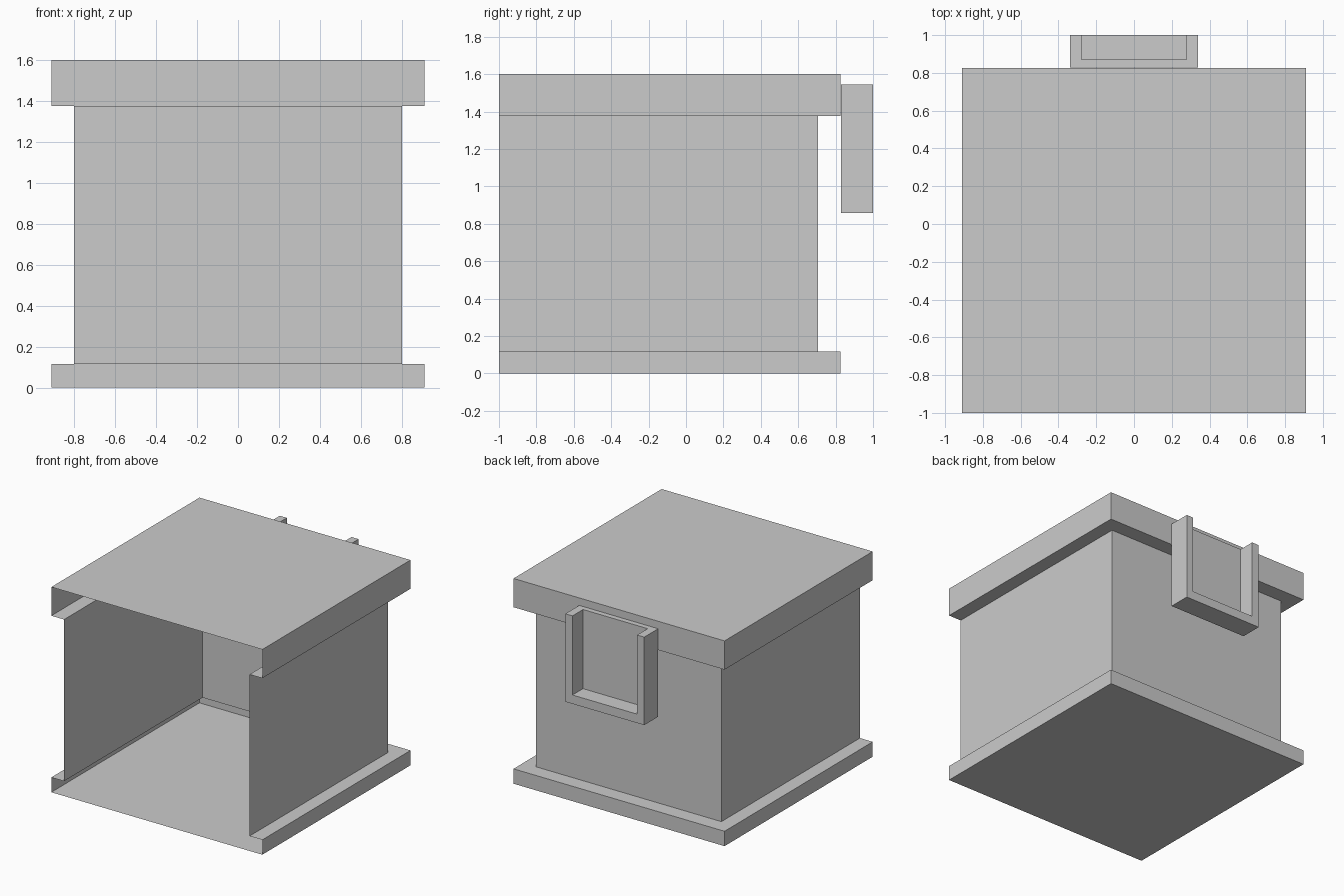
import bpy, bmesh

if "Cube" in bpy.data.objects:
    bpy.data.objects.remove(bpy.data.objects["Cube"])

FRONT = -1.0
WIDE = (0.91, 0.825)     # half width and back y of base and lid
NARROW = (0.80, 0.706)   # half width and back y of the walls


def make_object(name, bm):
    mesh = bpy.data.meshes.new(name)
    bm.to_mesh(mesh)
    bm.free()
    obj = bpy.data.objects.new(name, mesh)
    bpy.context.collection.objects.link(obj)
    return obj


def open_shell(name, levels, floor=False, roof=False):
    """Three-sided thin shell, open at the front, through (size, z) levels."""
    bm = bmesh.new()
    rings = []
    for (w, back), z in levels:
        pts = ((w, FRONT), (w, back), (-w, back), (-w, FRONT))
        rings.append([bm.verts.new((x, y, z)) for x, y in pts])
    for a, b in zip(rings, rings[1:]):
        for i in range(3):
            bm.faces.new((a[i], a[i + 1], b[i + 1], b[i]))
    if floor:
        bm.faces.new(rings[0][::-1])
    if roof:
        bm.faces.new(rings[-1])
    return make_object(name, bm)


def box(name, lo, hi):
    bm = bmesh.new()
    bmesh.ops.create_cube(bm, size=1)
    for v in bm.verts:
        v.co = [hi[i] if v.co[i] > 0 else lo[i] for i in range(3)]
    return make_object(name, bm)


# Box: base with ledge, walls, lid with overhang
open_shell("base", [(WIDE, 0), (WIDE, 0.116), (NARROW, 0.116)], floor=True)
open_shell("walls", [(NARROW, 0.116), (NARROW, 1.376)])
open_shell("lid", [(NARROW, 1.376), (WIDE, 1.376), (WIDE, 1.6)], roof=True)

# Back holder: block with a pocket open to the back and top
holder = box("back_holder", (-0.34, 0.829, 0.858), (0.34, 1.0, 1.544))
pocket = box("pocket_cutter", (-0.279, 0.87, 0.927), (0.279, 1.2, 1.8))
pocket.hide_render = True
pocket.hide_set(True)
cut = holder.modifiers.new("pocket", 'BOOLEAN')
cut.operation = 'DIFFERENCE'
cut.solver = 'EXACT'
cut.object = pocket
